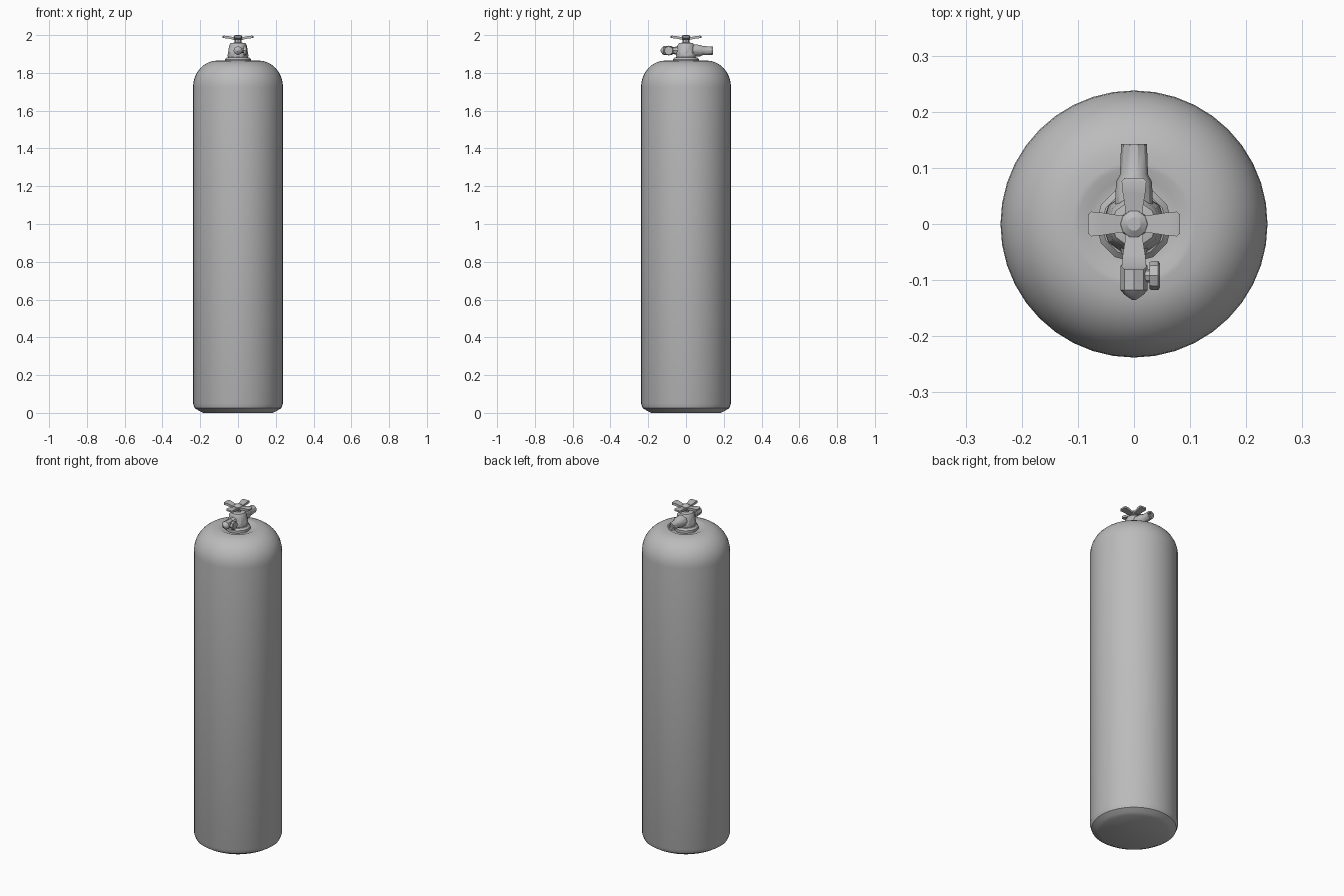
import bpy, bmesh, math
from mathutils import Vector, Matrix

if "Cube" in bpy.data.objects:
    bpy.data.objects.remove(bpy.data.objects["Cube"])

grey = bpy.data.materials.new("light grey metal")
grey.diffuse_color = (0.5, 0.5, 0.5, 1)
grey.use_nodes = True
grey.node_tree.nodes["Principled BSDF"].inputs["Base Color"].default_value = grey.diffuse_color


def finish(name, bm, angle):
    bmesh.ops.recalc_face_normals(bm, faces=bm.faces)
    me = bpy.data.meshes.new(name)
    bm.to_mesh(me)
    bm.free()
    me.materials.append(grey)
    ob = bpy.data.objects.new(name, me)
    bpy.context.collection.objects.link(ob)
    bpy.ops.object.select_all(action='DESELECT')
    ob.select_set(True)
    bpy.context.view_layer.objects.active = ob
    bpy.ops.object.shade_smooth_by_angle(angle=math.radians(angle))
    return ob


def lathe(name, profile, sides, matrix=Matrix(), angle=35):
    """Closed solid of revolution about local z from (radius, height) points."""
    bm = bmesh.new()
    rings = []
    for r, z in profile:
        rings.append([bm.verts.new(matrix @ Vector((
            r * math.cos(2 * math.pi * i / sides),
            r * math.sin(2 * math.pi * i / sides), z))) for i in range(sides)])
    for a, b in zip(rings, rings[1:]):
        for i in range(sides):
            j = (i + 1) % sides
            bm.faces.new((a[i], a[j], b[j], b[i]))
    bm.faces.new(rings[0][::-1])
    bm.faces.new(rings[-1])
    return finish(name, bm, angle)


# Cylinder body: chamfered foot, straight wall, rounded shoulder, shallow dish at the neck
shoulder = [(0.11 + 0.128 * math.cos(t), 1.725 + 0.14 * math.sin(t))
            for t in [math.radians(90 * i / 10) for i in range(11)]]
body = [(0.185, 0.0), (0.205, 0.01), (0.229, 0.025), (0.238, 0.05)] + shoulder
body += [(0.1, 1.866), (0.082, 1.857), (0.06, 1.857)]
lathe("cylinder_body", body, 40)

# Neck collar and tapered valve body
lathe("neck_collar", [(0.068, 1.85), (0.068, 1.872), (0.058, 1.882), (0.04, 1.885)], 12)
lathe("valve_body", [(0.05, 1.875), (0.056, 1.89), (0.053, 1.905), (0.047, 1.945),
                     (0.04, 1.957), (0.022, 1.96)], 10)
lathe("valve_stem", [(0.018, 1.95), (0.018, 1.985)], 8)

# Outlet to the back, plug to the front
to_back = Matrix.Translation((0, 0, 1.918)) @ Matrix.Rotation(-math.pi / 2, 4, 'X')
to_front = Matrix.Translation((0, 0, 1.918)) @ Matrix.Rotation(math.pi / 2, 4, 'X')
lathe("outlet_pipe", [(0.034, 0.03), (0.032, 0.075), (0.025, 0.088), (0.023, 0.143),
                      (0.014, 0.143), (0.014, 0.125)], 10, to_back)
lathe("front_plug", [(0.028, 0.03), (0.018, 0.065), (0.018, 0.07), (0.024, 0.074),
                     (0.024, 0.118), (0.017, 0.126), (0.004, 0.135)], 8, to_front)

# Small safety fitting on the right of the front plug
side = Matrix.Translation((0, -0.092, 1.918)) @ Matrix.Rotation(math.pi / 2, 4, 'Y')
lathe("safety_stub", [(0.012, 0.01), (0.012, 0.03)], 8, side)
lathe("safety_cap", [(0.024, 0.028), (0.026, 0.032), (0.026, 0.043), (0.022, 0.046)], 8, side)

# Cross-shaped hand wheel: four arms widening and rising towards their tips
bm = bmesh.new()
stations = [(0.0, 0.015, 1.976, 1.989), (0.03, 0.016, 1.977, 1.99),
            (0.055, 0.02, 1.982, 1.996), (0.076, 0.022, 1.984, 1.997),
            (0.082, 0.017, 1.986, 1.995)]
for k in range(4):
    rot = Matrix.Rotation(k * math.pi / 2, 4, 'Z')
    rings = [[bm.verts.new(rot @ Vector(p)) for p in
              ((d, -w, lo), (d, w, lo), (d, w, hi), (d, -w, hi))]
             for d, w, lo, hi in stations]
    for a, b in zip(rings, rings[1:]):
        for i in range(4):
            j = (i + 1) % 4
            bm.faces.new((a[i], a[j], b[j], b[i]))
    bm.faces.new(rings[0])
    bm.faces.new(rings[-1])
finish("hand_wheel", bm, 30)
lathe("hand_wheel_hub", [(0.022, 1.973), (0.026, 1.98), (0.024, 1.992), (0.012, 2.0)], 10)
